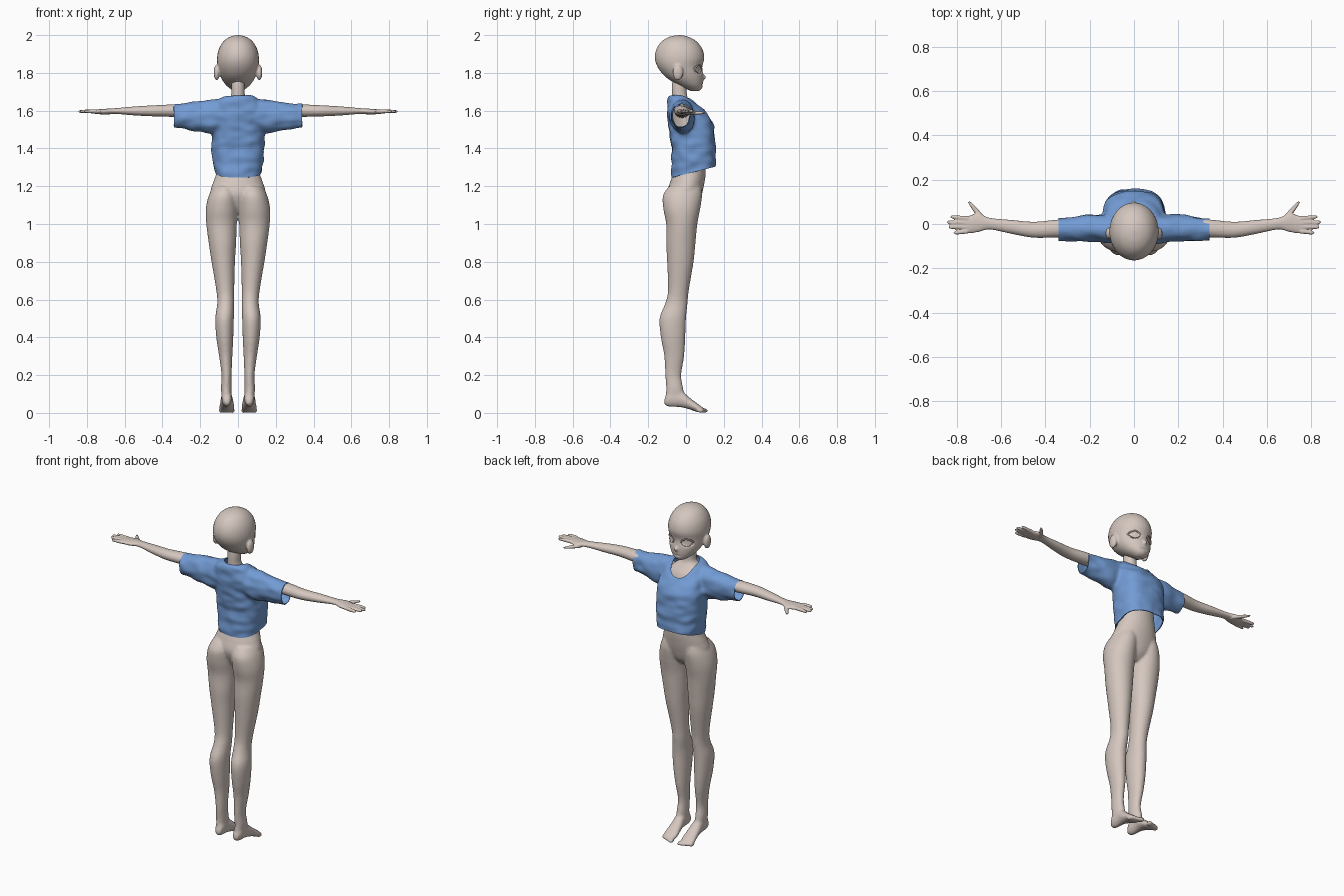
import bpy, bmesh
from math import sin, cos, pi, sqrt
from mathutils import Vector, Matrix, noise

cube = bpy.data.objects.get("Cube")
if cube:
    bpy.data.objects.remove(cube)


def material(name, rgb):
    mat = bpy.data.materials.new(name)
    mat.use_nodes = True
    mat.diffuse_color = (*rgb, 1)
    mat.node_tree.nodes["Principled BSDF"].inputs["Base Color"].default_value = (*rgb, 1)
    return mat


skin = material("pale skin", (.66, .57, .52))
cloth = material("blue cloth", (.17, .33, .66))


def catmull(a, b, c, d, t):
    return [.5 * (2 * q + (r - p) * t + (2 * p - 5 * q + 4 * r - s) * t * t
                  + (3 * q - p - 3 * r + s) * t ** 3) for p, q, r, s in zip(a, b, c, d)]


def loft(bm, axis, rows, power=1, sides=32, steps=5):
    """Closed tube along an axis; each row is position, low/high of the two other axes."""
    rows = [rows[0]] + list(rows) + [rows[-1]]
    smooth = [catmull(*rows[i:i + 4], k / steps) for i in range(len(rows) - 3) for k in range(steps)]
    rings = []
    for t, a0, a1, b0, b1 in smooth + [rows[-1]]:
        ring = []
        for i in range(sides):
            c, s = cos(2 * pi * i / sides), sin(2 * pi * i / sides)
            c, s = [abs(v) ** power * (1 if v > 0 else -1) for v in (c, s)]
            co = [(a0 + a1) / 2 + (a1 - a0) / 2 * c, (b0 + b1) / 2 + (b1 - b0) / 2 * s]
            co.insert(axis, t)
            ring.append(bm.verts.new(co))
        rings.append(ring)
    for lower, upper in zip(rings, rings[1:]):
        for i in range(sides):
            j = (i + 1) % sides
            bm.faces.new((lower[i], lower[j], upper[j], upper[i]))
    bm.faces.new(rings[0])
    bm.faces.new(rings[-1])


def ball(bm, centre, size):
    bmesh.ops.create_uvsphere(bm, u_segments=20, v_segments=12, radius=1,
                              matrix=Matrix.Translation(centre) @ Matrix.Diagonal((*size, 1)))


def mirror(bm):
    copy = bmesh.ops.duplicate(bm, geom=bm.verts[:] + bm.edges[:] + bm.faces[:])["geom"]
    for v in copy:
        if isinstance(v, bmesh.types.BMVert):
            v.co.x *= -1


def symmetric(rows):
    return [(z, -w, w, y0, y1) for z, w, y0, y1 in rows]


def bake(obj):
    depsgraph = bpy.context.evaluated_depsgraph_get()
    mesh = bpy.data.meshes.new_from_object(obj.evaluated_get(depsgraph))
    obj.modifiers.clear()
    obj.data = mesh
    for face in mesh.polygons:
        face.use_smooth = True


def build(bm, name, mat, voxel=0, relax=3):
    """Turn the gathered shapes into one object, fused into a single skin."""
    bmesh.ops.recalc_face_normals(bm, faces=bm.faces[:])
    mesh = bpy.data.meshes.new(name)
    bm.to_mesh(mesh)
    bm.free()
    mesh.materials.append(mat)
    obj = bpy.data.objects.new(name, mesh)
    bpy.context.collection.objects.link(obj)
    if voxel:
        fuse = obj.modifiers.new("fuse", "REMESH")
        fuse.mode, fuse.voxel_size = "VOXEL", voxel
        soft = obj.modifiers.new("soften", "SMOOTH")
        soft.factor, soft.iterations = .5, relax
        bake(obj)
    return obj


# Legs and feet, then the plain torso and neck
bm = bmesh.new()
loft(bm, 2, [(1.2, .01, .13, -.09, .08), (1.15, 0, .155, -.122, .085), (1.08, 0, .17, -.12, .075),
             (1, .006, .168, -.105, .06), (.9, .01, .155, -.105, .05), (.8, .016, .14, -.1, .04),
             (.65, .02, .115, -.095, .015), (.58, .02, .11, -.11, .008), (.5, .022, .12, -.14, 0),
             (.4, .025, .115, -.133, -.004), (.3, .03, .1, -.115, -.01), (.2, .034, .087, -.11, -.025),
             (.13, .034, .09, -.105, -.015), (.06, .035, .085, -.11, 0)])
loft(bm, 1, [(-.115, .045, .07, .045, .07), (-.09, .035, .085, .033, .12), (-.03, .03, .09, .03, .12),
             (.02, .022, .095, .018, .08), (.06, .018, .1, .004, .05), (.09, .025, .095, .004, .028)])
for i in range(5):
    ball(bm, (.028 + .016 * i, .098 - .006 * i, .012), (.01 if i else .013, .02, .012))
mirror(bm)
loft(bm, 2, symmetric([
    (1.06, .03, -.05, .03), (1.1, .1, -.08, .065), (1.16, .145, -.1, .085), (1.22, .132, -.085, .098),
    (1.28, .112, -.065, .105), (1.38, .1, -.05, .1), (1.5, .11, -.07, .09), (1.6, .11, -.07, .06),
    (1.64, .08, -.075, .03), (1.67, .04, -.075, .008), (1.73, .036, -.075, .005), (1.78, .036, -.07, .02)]))
build(bm, "body", skin, .007, 5)

# Arms with open hands
bm = bmesh.new()
loft(bm, 0, [(.06, -.06, .02, 1.56, 1.63), (.2, -.06, .025, 1.565, 1.635), (.34, -.06, .02, 1.567, 1.633),
             (.45, -.062, .01, 1.57, 1.628), (.55, -.045, .018, 1.575, 1.622), (.65, -.025, .028, 1.583, 1.613),
             (.7, -.036, .048, 1.58, 1.61), (.74, -.042, .04, 1.582, 1.607), (.77, -.04, .032, 1.585, 1.604)])
for start, end, tip in ((.025, .032, .83), (.006, .008, .845), (-.013, -.014, .838), (-.033, -.04, .815)):
    loft(bm, 0, [(x, y - r, y + r, 1.596 - r, 1.596 + r) for x, y, r in (
        (.75, start, .011), ((.75 + tip) / 2, (start + end) / 2, .01), (tip - .01, end, .008), (tip, end, .003))],
         sides=12)
loft(bm, 0, [(x, y - r, y + r, 1.588 - r / 2, 1.588 + r / 2) for x, y, r in (
    (.68, .02, .02), (.71, .055, .019), (.735, .085, .014), (.75, .1, .005))], sides=16)
mirror(bm)
build(bm, "arms", skin, .005, 2)

# Head with ears and nose
bm = bmesh.new()
ball(bm, (.113, -.043, 1.802), (.016, .028, .042))
mirror(bm)
ball(bm, (0, .09, 1.778), (.011, .016, .014))
loft(bm, 2, symmetric([
    (1.703, .018, .03, .065), (1.715, .04, 0, .083), (1.74, .068, -.05, .09), (1.78, .093, -.11, .092),
    (1.83, .107, -.15, .086), (1.88, .111, -.165, .097), (1.93, .1, -.155, .085), (1.97, .074, -.125, .052),
    (1.992, .04, -.085, .01), (2, .006, -.04, -.025)]))
head = build(bm, "head", skin, .006)
for v in head.data.vertices:
    x, y, z = v.co
    if y > 0:
        # Eye hollows and mouth line
        if ((abs(x) - .052) / .03) ** 2 + ((z - 1.818) / .022) ** 2 < 1:
            v.co.y -= .01
        if abs(x) < .022 and abs(z - 1.738) < .004:
            v.co.y -= .004


def face_line(name, x, z, width, rise, radius):
    """Thin lid or brow that follows the front of the head."""
    curve = bpy.data.curves.new(name, "CURVE")
    curve.dimensions, curve.bevel_depth = "3D", radius
    curve.materials.append(skin)
    line = curve.splines.new("POLY")
    line.points.add(12)
    for i, p in enumerate(line.points):
        t = i / 6 - 1
        px = x + width * t
        p.co = (px, -.031 + .116 * sqrt(1 - (px / .107) ** 2), z + rise * (1 - t * t), 1)
    bpy.context.collection.objects.link(bpy.data.objects.new(name, curve))


for side, word in ((1, "left"), (-1, "right")):
    face_line(word + "_upper_lid", side * .052, 1.82, .032, .021, .004)
    face_line(word + "_lower_lid", side * .052, 1.815, .026, -.018, .002)
    face_line(word + "_brow", side * .052, 1.85, .028, .008, .002)

# Loose shirt: body and sleeves fused, creased, then cut open
bm = bmesh.new()
loft(bm, 0, [(.02, -.08, .03, 1.52, 1.665), (.1, -.085, .04, 1.48, 1.663), (.2, -.08, .045, 1.487, 1.652),
             (.28, -.078, .03, 1.5, 1.643), (.38, -.075, .024, 1.512, 1.635)])
mirror(bm)
loft(bm, 2, symmetric([
    (1.2, .12, -.08, .15), (1.27, .125, -.078, .16), (1.38, .138, -.076, .157), (1.47, .14, -.085, .152),
    (1.54, .14, -.095, .14), (1.6, .135, -.102, .095), (1.65, .11, -.1, .05), (1.675, .08, -.097, .02),
    (1.682, .05, -.09, 0)]), power=.8)
shirt = build(bm, "shirt", cloth, .009, 5)
bm = bmesh.new()
bm.from_mesh(shirt.data)
bm.normal_update()
for v in bm.verts:
    crease = noise.noise(Vector((v.co.x * 14, v.co.y * 14, v.co.z * 24)))
    v.co += v.normal * crease * .008
for point, normal in (((0, -.08, 1.245), (0, -.06, .24)), ((.34, 0, 0), (-1, 0, 0)), ((-.34, 0, 0), (1, 0, 0))):
    bmesh.ops.bisect_plane(bm, geom=bm.verts[:] + bm.edges[:] + bm.faces[:], plane_co=point,
                           plane_no=normal, clear_inner=True)
bm.to_mesh(shirt.data)
bm.free()
shell = shirt.modifiers.new("thickness", "SOLIDIFY")
shell.thickness = .005

# Scooped neckline
bm = bmesh.new()
loft(bm, 2, [(z, -.073, .073, -.08, .094) for z in (1.5, 1.6, 1.8)])
cutter = build(bm, "neck_cutter", cloth)
cutter.hide_render = True
cut = shirt.modifiers.new("neckline", "BOOLEAN")
cut.operation, cut.object, cut.solver = "DIFFERENCE", cutter, "EXACT"
bake(shirt)
bpy.data.objects.remove(cutter)

# Keep rims crisp
for obj in bpy.context.selected_objects:
    obj.select_set(False)
shirt.select_set(True)
bpy.context.view_layer.objects.active = shirt
bpy.ops.object.shade_smooth_by_angle()
